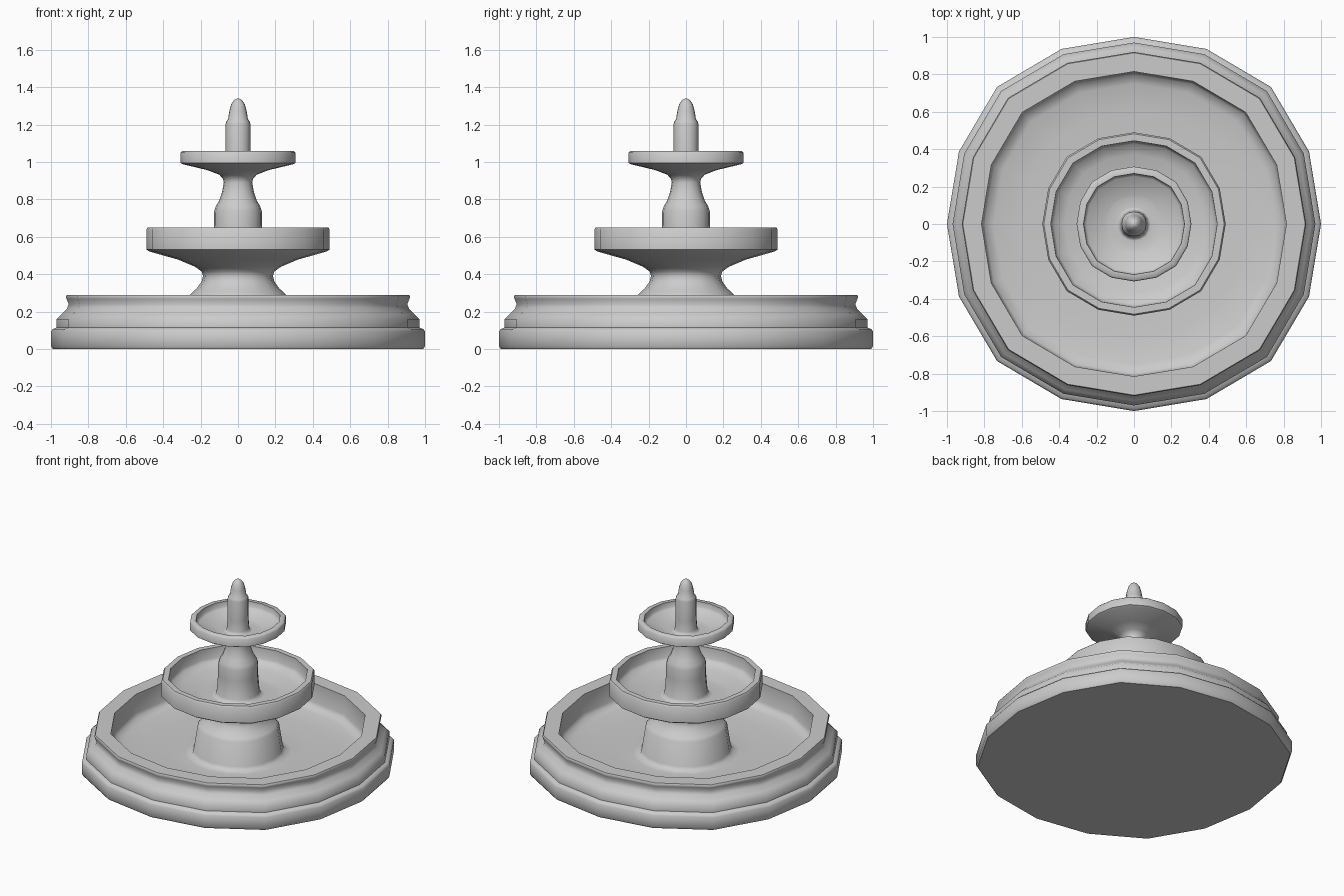
import bpy, bmesh, math

SIDES = 16
# the rings bulge slightly towards the diagonals
BULGE = [1.0, 1.013, 1.036, 1.013]


def lathe(name, profile):
    """Spin an (r, z) profile around the z axis; r = 0 closes to a pole."""
    bm = bmesh.new()
    rings = []
    for r, z in profile:
        if r == 0:
            rings.append([bm.verts.new((0, 0, z))] * SIDES)
        else:
            ring = []
            for i in range(SIDES):
                a, k = math.tau * i / SIDES, r * BULGE[i % 4]
                ring.append(bm.verts.new((k * math.cos(a), k * math.sin(a), z)))
            rings.append(ring)
    # profile runs from the bottom outwards and up, so faces point outwards
    for a, b in zip(rings, rings[1:]):
        for i in range(SIDES):
            j = (i + 1) % SIDES
            bm.faces.new(list(dict.fromkeys((a[i], a[j], b[j], b[i]))))
    mesh = bpy.data.meshes.new(name)
    bm.to_mesh(mesh)
    bm.free()
    obj = bpy.data.objects.new(name, mesh)
    bpy.context.collection.objects.link(obj)
    bpy.ops.object.select_all(action='DESELECT')
    obj.select_set(True)
    bpy.context.view_layer.objects.active = obj
    bpy.ops.object.shade_smooth_by_angle(angle=math.radians(50))
    return obj


# Ground basin: stepped outer moulding, flat rim, upright inner wall, dished floor
lathe("ground_basin", [
    (0, 0), (0.99, 0), (1.0, 0.015), (1.0, 0.095), (0.99, 0.107),
    (0.97, 0.115), (0.97, 0.16), (0.945, 0.185), (0.915, 0.215),
    (0.905, 0.24), (0.917, 0.268), (0.92, 0.28), (0.915, 0.29),
    (0.815, 0.29), (0.814, 0.155), (0.8, 0.128),
    (0.75, 0.112), (0.6, 0.1), (0.45, 0.095)])

# Lower pedestal flaring from the basin floor into the large bowl
lathe("lower_pedestal_and_bowl", [
    (0.45, 0.095), (0.34, 0.09), (0.3, 0.098), (0.287, 0.12),
    (0.262, 0.285), (0.245, 0.302), (0.22, 0.325), (0.195, 0.36),
    (0.187, 0.39), (0.195, 0.415), (0.23, 0.44), (0.32, 0.478),
    (0.475, 0.522), (0.49, 0.532), (0.49, 0.64), (0.482, 0.65),
    (0.445, 0.65), (0.443, 0.575), (0.43, 0.555),
    (0.37, 0.535), (0.26, 0.515)])

# Upper pedestal and small bowl
lathe("upper_pedestal_and_bowl", [
    (0.26, 0.515), (0.17, 0.505), (0.148, 0.511), (0.138, 0.53),
    (0.128, 0.66), (0.127, 0.738), (0.118, 0.765), (0.1, 0.795),
    (0.085, 0.84), (0.076, 0.89), (0.08, 0.91), (0.1, 0.932),
    (0.165, 0.957), (0.295, 0.988), (0.307, 0.995), (0.307, 1.05),
    (0.299, 1.058), (0.27, 1.058), (0.268, 1.02),
    (0.255, 1.008), (0.15, 0.98)])

# Finial spout with rounded tip
lathe("finial", [
    (0.15, 0.98), (0.09, 0.968), (0.078, 0.973), (0.072, 0.99),
    (0.067, 1.06), (0.066, 1.205), (0.062, 1.218), (0.053, 1.23),
    (0.046, 1.275), (0.036, 1.31), (0.022, 1.33), (0.01, 1.338), (0, 1.34)])
